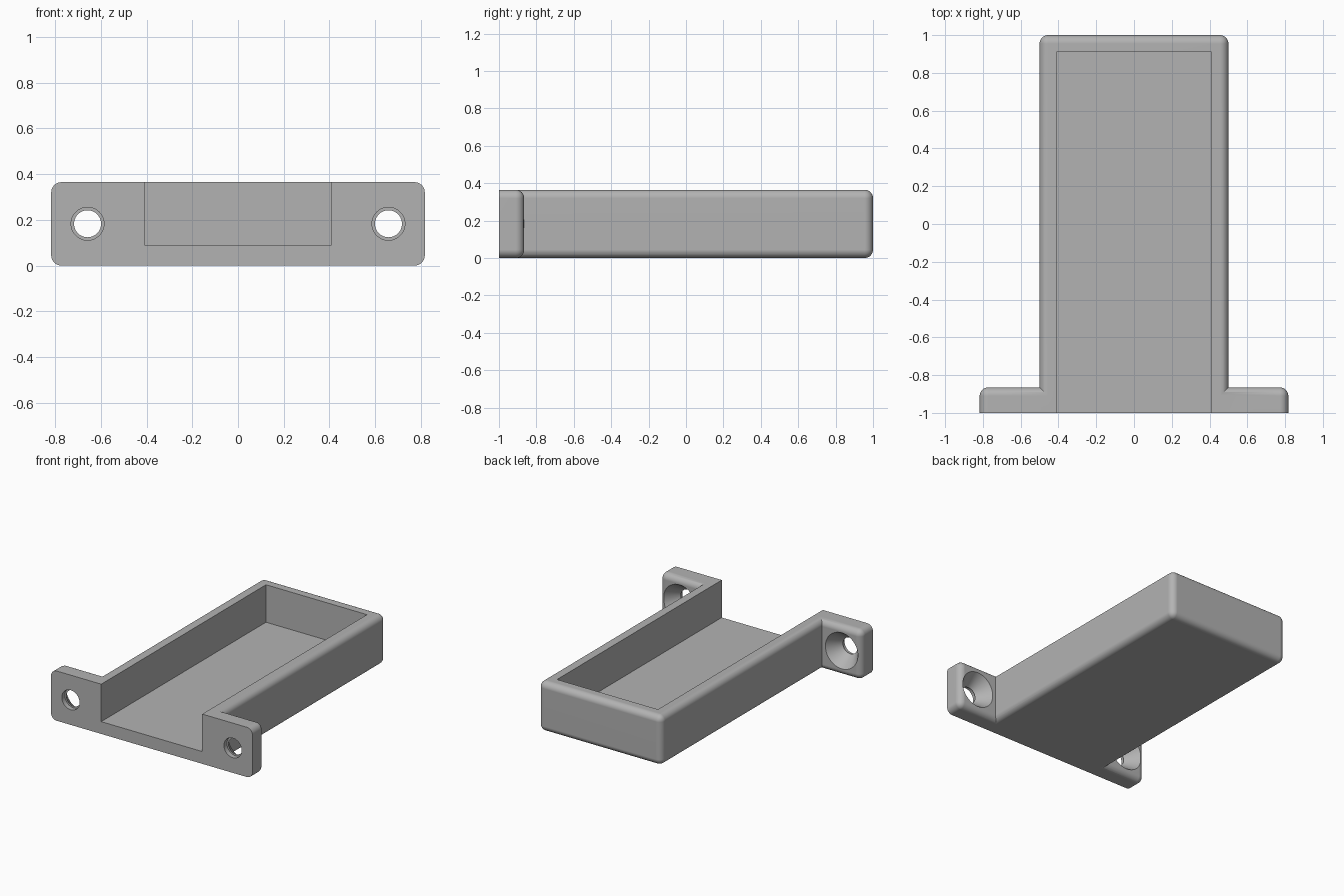
import bpy, bmesh
from math import radians, sin, cos, tau

cube = bpy.data.objects.get("Cube")
if cube:
    bpy.data.objects.remove(cube, do_unlink=True)

FRONT, TOP, ROUND = -1.0, 0.365, 0.045

grey = bpy.data.materials.new("plain grey")
grey.use_nodes = True
colour = (0.45, 0.45, 0.45, 1)
grey.diffuse_color = colour
grey.node_tree.nodes["Principled BSDF"].inputs["Base Color"].default_value = colour


def add_object(name, bm, helper=False):
    bmesh.ops.recalc_face_normals(bm, faces=bm.faces)
    mesh = bpy.data.meshes.new(name)
    bm.to_mesh(mesh)
    bm.free()
    mesh.materials.append(grey)
    obj = bpy.data.objects.new(name, mesh)
    bpy.context.collection.objects.link(obj)
    obj.hide_render = helper
    return obj


def box(name, half_x, y0, y1, z0, z1, rounded=False, helper=True):
    bm = bmesh.new()
    bmesh.ops.create_cube(bm, size=1)
    for v in bm.verts:
        v.co.x *= 2 * half_x
        v.co.y = y1 if v.co.y > 0 else y0
        v.co.z = z1 if v.co.z > 0 else z0
    if rounded:
        # round every edge except those bordering the front and top faces
        edges = [e for e in bm.edges
                 if not all(v.co.y == y0 for v in e.verts)
                 and not all(v.co.z == z1 for v in e.verts)]
        bmesh.ops.bevel(bm, geom=edges, offset=ROUND, segments=8,
                        profile=0.5, affect='EDGES')
    return add_object(name, bm, helper)


def screw_cutter(name, x, z, profile, sides=64):
    # revolved (radius, y) profile
    bm = bmesh.new()
    rings = [[bm.verts.new((x + r * cos(tau * i / sides), y, z + r * sin(tau * i / sides)))
              for i in range(sides)] for r, y in profile]
    for a, b in zip(rings, rings[1:]):
        for i in range(sides):
            j = (i + 1) % sides
            bm.faces.new((a[i], a[j], b[j], b[i]))
    bm.faces.new(rings[0])
    bm.faces.new(rings[-1])
    return add_object(name, bm, True)


# tray body and the mounting flange
tray = box("tray", 0.5, FRONT, 1.0, 0, TOP, rounded=True, helper=False)
flange = box("mounting_flange", 0.817, FRONT, -0.865, 0, TOP, rounded=True)

# open-fronted cavity and countersunk screw holes
cavity = box("cavity_cutter", 0.41, -1.2, 0.91, 0.09, 0.6)
hole = [(0.072, -1.1), (0.072, -0.965), (0.059, -0.965), (0.132, -0.865), (0.132, -0.8)]
left = screw_cutter("left_screw_cutter", 0.658, 0.183, hole)
right = screw_cutter("right_screw_cutter", -0.658, 0.183, hole)

bpy.ops.object.select_all(action='DESELECT')
bpy.context.view_layer.objects.active = tray
tray.select_set(True)
for tool, operation in ((flange, 'UNION'), (cavity, 'DIFFERENCE'),
                        (left, 'DIFFERENCE'), (right, 'DIFFERENCE')):
    mod = tray.modifiers.new(tool.name, 'BOOLEAN')
    mod.operation, mod.solver, mod.object = operation, 'EXACT', tool
    bpy.ops.object.modifier_apply(modifier=mod.name)
    bpy.data.objects.remove(tool, do_unlink=True)

# smooth fillets, crisp edges
bpy.ops.object.shade_smooth_by_angle(angle=radians(25))
normals = tray.modifiers.new("flat_face_normals", 'WEIGHTED_NORMAL')
normals.keep_sharp = True
